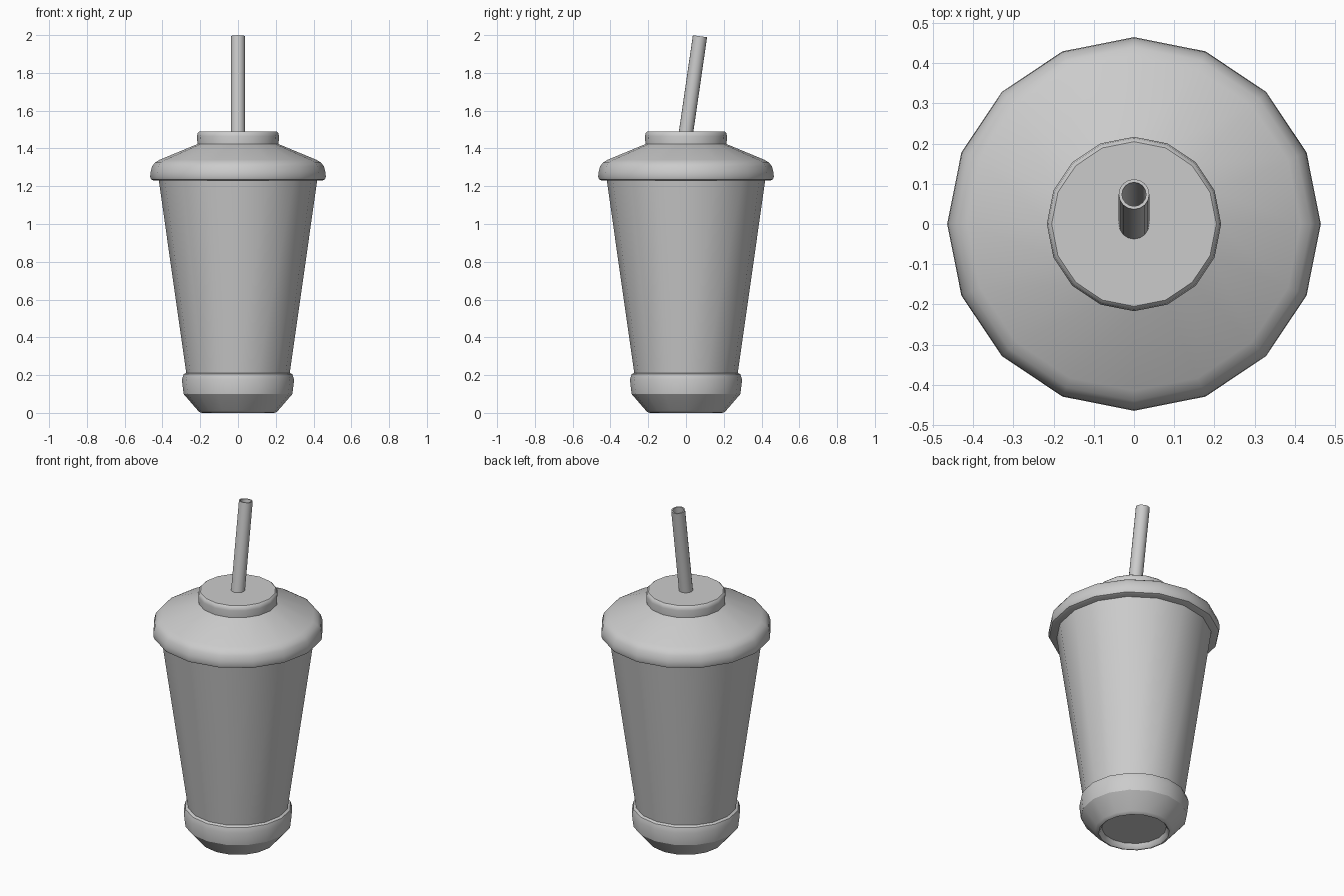
import bpy, bmesh, math
from mathutils import Vector

if "Cube" in bpy.data.objects:
    bpy.data.objects.remove(bpy.data.objects["Cube"])

SIDES = 16


def lathe(name, profile, angle=30, closed=False):
    """Spin (radius, z) points around z into a smooth-by-angle object."""
    bm = bmesh.new()
    verts = [bm.verts.new((r, 0, z)) for r, z in profile]
    pairs = list(zip(verts, verts[1:]))
    if closed:
        pairs.append((verts[-1], verts[0]))
    edges = [bm.edges.new(p) for p in pairs]
    bmesh.ops.spin(bm, geom=verts + edges, cent=(0, 0, 0), axis=(0, 0, 1),
                   angle=math.tau, steps=SIDES)
    bmesh.ops.remove_doubles(bm, verts=bm.verts, dist=0.0005)
    bmesh.ops.recalc_face_normals(bm, faces=bm.faces)
    mesh = bpy.data.meshes.new(name)
    bm.to_mesh(mesh)
    bm.free()
    obj = bpy.data.objects.new(name, mesh)
    bpy.context.collection.objects.link(obj)
    bpy.ops.object.select_all(action='DESELECT')
    obj.select_set(True)
    bpy.context.view_layer.objects.active = obj
    bpy.ops.object.shade_smooth_by_angle(angle=math.radians(angle))
    return obj


# Cup: recessed bottom, flared foot band and tapering wall tucked into the lid
lathe("cup", [(0, 0.03), (0.175, 0.03), (0.183, 0.008), (0.192, 0.0),
              (0.202, 0.003), (0.212, 0.012), (0.288, 0.10), (0.297, 0.175),
              (0.288, 0.205), (0.274, 0.212), (0.42, 1.235), (0, 1.235)])

# Lid: rounded rim, sloped shoulder and raised cap
lathe("lid", [(0, 1.23), (0.445, 1.23), (0.46, 1.236), (0.465, 1.25),
              (0.463, 1.275), (0.455, 1.305), (0.44, 1.325), (0.415, 1.34),
              (0.215, 1.423), (0.217, 1.465), (0.214, 1.482), (0.205, 1.49),
              (0, 1.49)], angle=40)

# Straw: hollow tube leaning towards the back
base, tip = Vector((0, -0.002, 1.47)), Vector((0, 0.074, 1.994))
length = (tip - base).length
straw = lathe("straw", [(0.038, 0), (0.038, length), (0.03, length), (0.03, 0)],
              closed=True)
straw.location = base
straw.rotation_euler = (tip - base).to_track_quat('Z', 'Y').to_euler()
